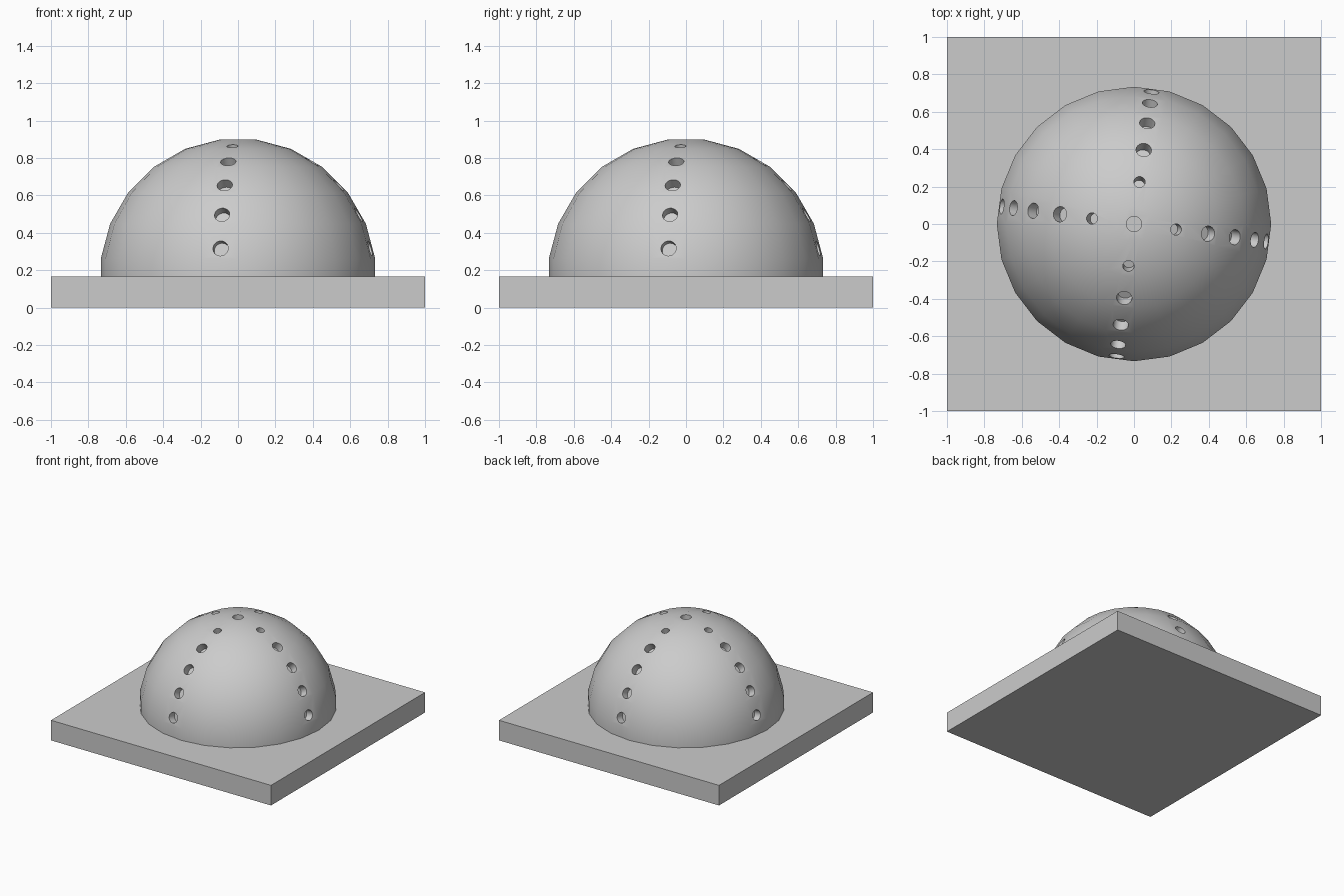
import bpy, bmesh
from math import radians, sin, cos
from mathutils import Matrix, Vector

cube = bpy.data.objects.get("Cube")
if cube:
    bpy.data.objects.remove(cube, do_unlink=True)

PLATE_H, R, SIDES = 0.165, 0.74, 24

grey = bpy.data.materials.new("plain_grey")
grey.use_nodes = True
colour = (0.6, 0.6, 0.6, 1)
grey.diffuse_color = colour
grey.node_tree.nodes["Principled BSDF"].inputs["Base Color"].default_value = colour


def make_object(name, bm):
    bmesh.ops.recalc_face_normals(bm, faces=bm.faces)
    mesh = bpy.data.meshes.new(name)
    bm.to_mesh(mesh)
    bm.free()
    mesh.materials.append(grey)
    obj = bpy.data.objects.new(name, mesh)
    bpy.context.collection.objects.link(obj)
    return obj


# Square base plate
bm = bmesh.new()
bmesh.ops.create_cube(bm, size=1, matrix=Matrix.Translation((0, 0, PLATE_H / 2))
                      @ Matrix.Diagonal((2, 2, PLATE_H, 1)))
make_object("base_plate", bm)

# Faceted dome with a flat cap, rings every 15 degrees
bm = bmesh.new()
profile = [(R * sin(radians(82.5)), -0.01)]
profile += [(R * sin(radians(a)), R * cos(radians(a)))
            for a in (82.5 - 15 * i for i in range(6))]
rings = []
for r, z in profile:
    rings.append([bm.verts.new((r * cos(radians(15 * i)), r * sin(radians(15 * i)),
                                PLATE_H + z)) for i in range(SIDES)])
for low, high in zip(rings, rings[1:]):
    for i in range(SIDES):
        j = (i + 1) % SIDES
        bm.faces.new((low[i], low[j], high[j], high[i]))
bm.faces.new(rings[-1])
bm.faces.new(rings[0][::-1])
dome = make_object("dome", bm)

# Cutter for the shallow round pockets: one on top, four rows of five
bm = bmesh.new()


def add_pocket(polar, azimuth, radius):
    p, a = radians(polar), radians(azimuth)
    axis = Vector((sin(p) * cos(a), sin(p) * sin(a), cos(p)))
    place = (Matrix.Translation(axis * 0.74 + Vector((0, 0, PLATE_H)))
             @ axis.to_track_quat('Z', 'Y').to_matrix().to_4x4())
    bmesh.ops.create_cone(bm, cap_ends=True, segments=SIDES, radius1=radius,
                          radius2=radius, depth=0.14, matrix=place)


add_pocket(0, 0, 0.041)
for row in range(4):
    for k in range(5):
        add_pocket(18 + 15 * k, 90 * row - 7.5, 0.03 if k == 0 else 0.041)
cutter = make_object("pocket_cutter", bm)
cutter.hide_render = True

# Cut the pockets and smooth the dome
mod = dome.modifiers.new("pockets", 'BOOLEAN')
mod.operation = 'DIFFERENCE'
mod.solver = 'EXACT'
mod.object = cutter
bpy.ops.object.select_all(action='DESELECT')
dome.select_set(True)
bpy.context.view_layer.objects.active = dome
bpy.ops.object.modifier_apply(modifier=mod.name)
bpy.data.objects.remove(cutter, do_unlink=True)
bpy.ops.object.shade_smooth_by_angle(angle=radians(30))
